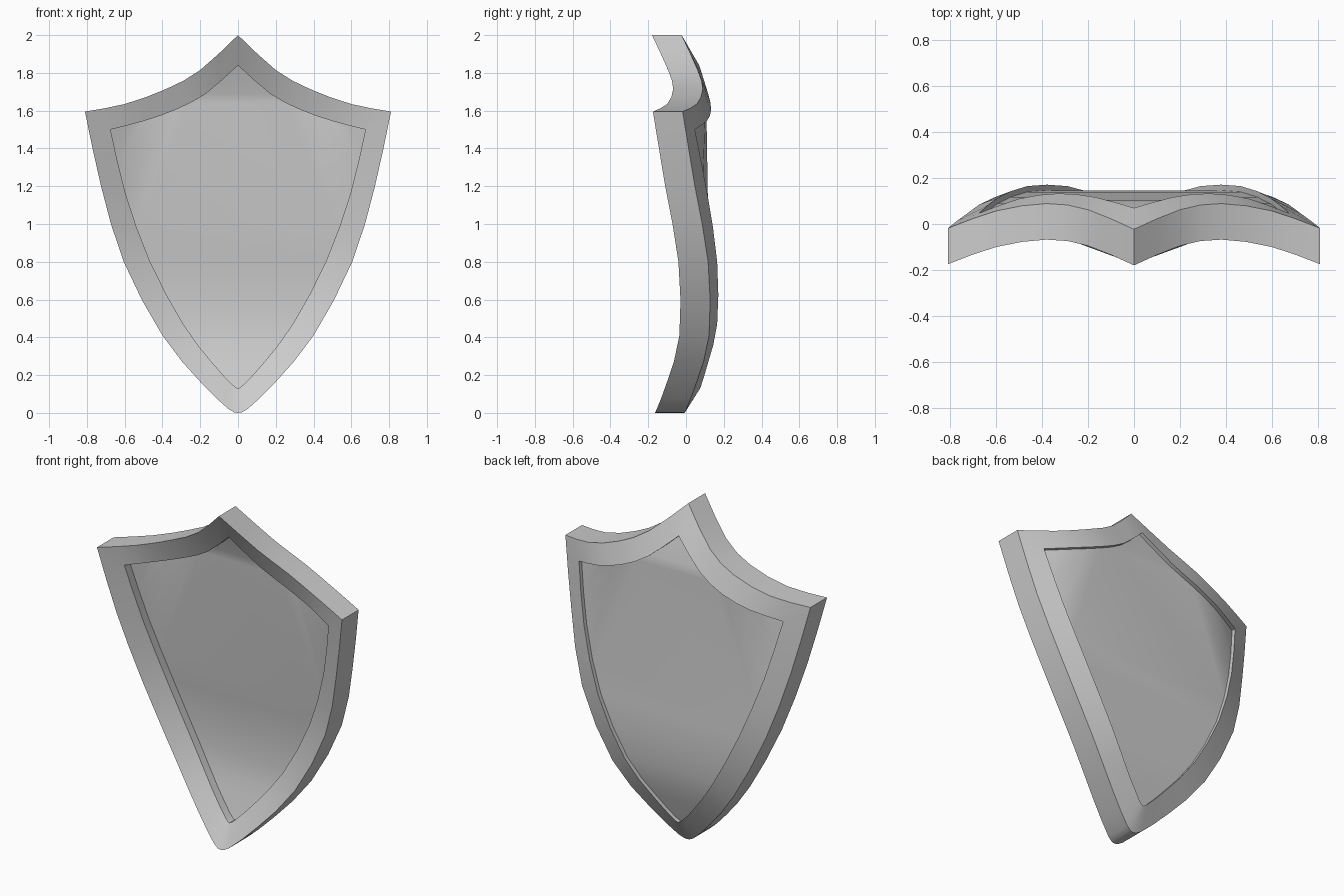
import bpy, bmesh, math
from mathutils import Vector

cube = bpy.data.objects.get("Cube")
if cube:
    bpy.data.objects.remove(cube, do_unlink=True)

THICKNESS = 0.157
FRONT_RECESS = 0.05
BACK_RECESS = 0.025

steel = bpy.data.materials.new("plain grey")
steel.use_nodes = True
grey = (0.6, 0.6, 0.6, 1)
steel.diffuse_color = grey
steel.node_tree.nodes["Principled BSDF"].inputs["Base Color"].default_value = grey

# Control points of the right half: x, y, z
# Outer rim follows the front edge, inner rim follows the back edge
outer_top = [(0, -.18, 2), (.2, -.095, 1.815), (.38, -.068, 1.715),
             (.6, -.1, 1.635), (.81, -.175, 1.595)]
outer_side = [(.81, -.175, 1.595), (.725, -.11, 1.2), (.605, -.04, .8),
              (.4, -.035, .41), (.2, -.1, .165), (.05, -.155, .02), (0, -.165, 0)]
inner_top = [(0, .07, 1.84), (.17, .117, 1.69), (.33, .133, 1.605),
             (.5, .11, 1.545), (.675, .047, 1.5)]
inner_side = [(.675, .047, 1.5), (.595, .113, 1.16), (.465, .165, .8),
              (.29, .165, .47), (.14, .118, .27), (.03, .082, .15), (0, .075, .13)]


def smooth_path(points, steps):
    """Catmull-Rom curve through the control points."""
    pts = [Vector(p) for p in points]
    pts = [2 * pts[0] - pts[1]] + pts + [2 * pts[-1] - pts[-2]]
    path = []
    for a, b, c, d in zip(pts, pts[1:], pts[2:], pts[3:]):
        for i in range(steps):
            t = i / steps
            path.append(b + (c - a) * t / 2 + (2 * a - 5 * b + 4 * c - d) * t * t / 2
                        + (3 * b - a - 3 * c + d) * t ** 3 / 2)
    return path + [pts[-2]]


def full_ring(top, side):
    """Join the top and side paths, then mirror them to close the outline."""
    half = smooth_path(top, 2)[:-1] + smooth_path(side, 2)
    return half + [Vector((-p.x, p.y, p.z)) for p in reversed(half[1:-1])]


def shifted(ring, dy):
    return [p + Vector((0, dy, 0)) for p in ring]


def finish(bm, name):
    mesh = bpy.data.meshes.new(name)
    bm.to_mesh(mesh)
    bm.free()
    obj = bpy.data.objects.new(name, mesh)
    bpy.context.collection.objects.link(obj)
    mesh.materials.append(steel)
    bpy.ops.object.select_all(action='DESELECT')
    obj.select_set(True)
    bpy.context.view_layer.objects.active = obj
    bpy.ops.object.shade_smooth_by_angle(angle=math.radians(30))


def loft(name, rings):
    """Bridge a row of matching closed outlines."""
    bm = bmesh.new()
    loops = [[bm.verts.new(p) for p in ring] for ring in rings]
    for a, b in zip(loops, loops[1:]):
        for i in range(len(a)):
            j = (i + 1) % len(a)
            bm.faces.new((a[i], a[j], b[j], b[i]))
    finish(bm, name)


def panel(name, ring, facing_front):
    """Fill an outline with a triangulated sheet."""
    bm = bmesh.new()
    verts = [bm.verts.new(p) for p in ring]
    face = bm.faces.new(verts)
    face.normal_update()
    if (face.normal.y < 0) != facing_front:
        face.normal_flip()
    bmesh.ops.triangulate(bm, faces=[face], ngon_method='BEAUTY')
    finish(bm, name)


outer_front = full_ring(outer_top, outer_side)
inner_back = full_ring(inner_top, inner_side)
outer_back = shifted(outer_front, THICKNESS)
inner_front = shifted(inner_back, -THICKNESS)
front_seat = shifted(inner_front, FRONT_RECESS)
back_seat = shifted(inner_back, -BACK_RECESS)

# Rim of the shield, with the small steps down to both panels
loft("shield_rim", [front_seat, inner_front, outer_front,
                    outer_back, inner_back, back_seat])

# Recessed panels on both sides
panel("front_panel", front_seat, True)
panel("back_panel", back_seat, False)
